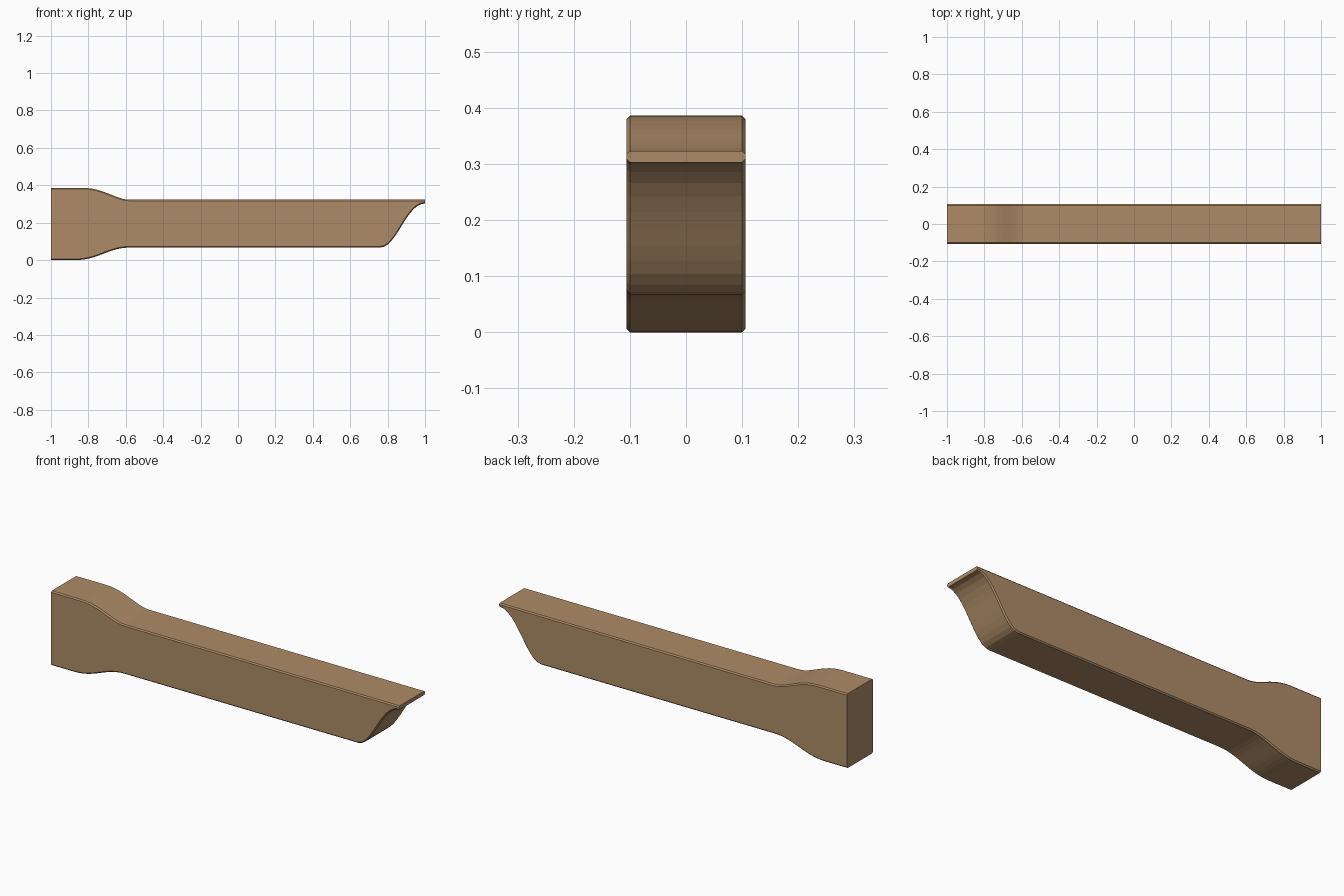
import bpy, bmesh
from mathutils import Vector
from mathutils.geometry import interpolate_bezier

if "Cube" in bpy.data.objects:
    bpy.data.objects.remove(bpy.data.objects["Cube"])

HALF_WIDTH = 0.106
CHAMFER = 0.006


def s_curve(start, end, h1, h2, n=13):
    """S-shaped transition with horizontal tangents at both ends."""
    a, b = Vector((*start, 0)), Vector((*end, 0))
    return [(p.x, p.y) for p in interpolate_bezier(
        a, a + Vector((h1, 0, 0)), b - Vector((h2, 0, 0)), b, n)]


# Side profile (x, z): bottom edge, carved tip, then top edge back to the wall end
profile = [(-1, 0)]
profile += s_curve((-0.87, 0), (-0.58, 0.067), 0.12, 0.11)
profile += s_curve((0.76, 0.067), (1, 0.303), 0.09, 0.10)
profile += [(1, 0.323)]
profile += s_curve((-0.58, 0.323), (-0.83, 0.386), -0.07, -0.11)
profile += [(-1, 0.386)]

# Extrude the profile across the beam width
bm = bmesh.new()
face = bm.faces.new([bm.verts.new((x, -HALF_WIDTH, z)) for x, z in profile])
res = bmesh.ops.extrude_face_region(bm, geom=[face], use_keep_orig=True)
new_verts = [g for g in res["geom"] if isinstance(g, bmesh.types.BMVert)]
bmesh.ops.translate(bm, verts=new_verts, vec=(0, 2 * HALF_WIDTH, 0))
bmesh.ops.recalc_face_normals(bm, faces=bm.faces)

# Chamfer the long rims, leaving the two end faces square
rims = []
for e in bm.edges:
    a, b = (v.co for v in e.verts)
    if abs(a.y - b.y) < 1e-5 and abs(a.x - b.x) > 1e-4:
        rims.append(e)
bmesh.ops.bevel(bm, geom=rims, offset=CHAMFER, segments=1,
                affect='EDGES', clamp_overlap=True)
bmesh.ops.recalc_face_normals(bm, faces=bm.faces)

mesh = bpy.data.meshes.new("rafter_beam")
bm.to_mesh(mesh)
bm.free()
beam = bpy.data.objects.new("rafter_beam", mesh)
bpy.context.collection.objects.link(beam)

# Wood colour
wood = bpy.data.materials.new("wood")
wood.diffuse_color = (0.42, 0.26, 0.135, 1)
wood.use_nodes = True
wood.node_tree.nodes["Principled BSDF"].inputs["Base Color"].default_value = wood.diffuse_color
mesh.materials.append(wood)
